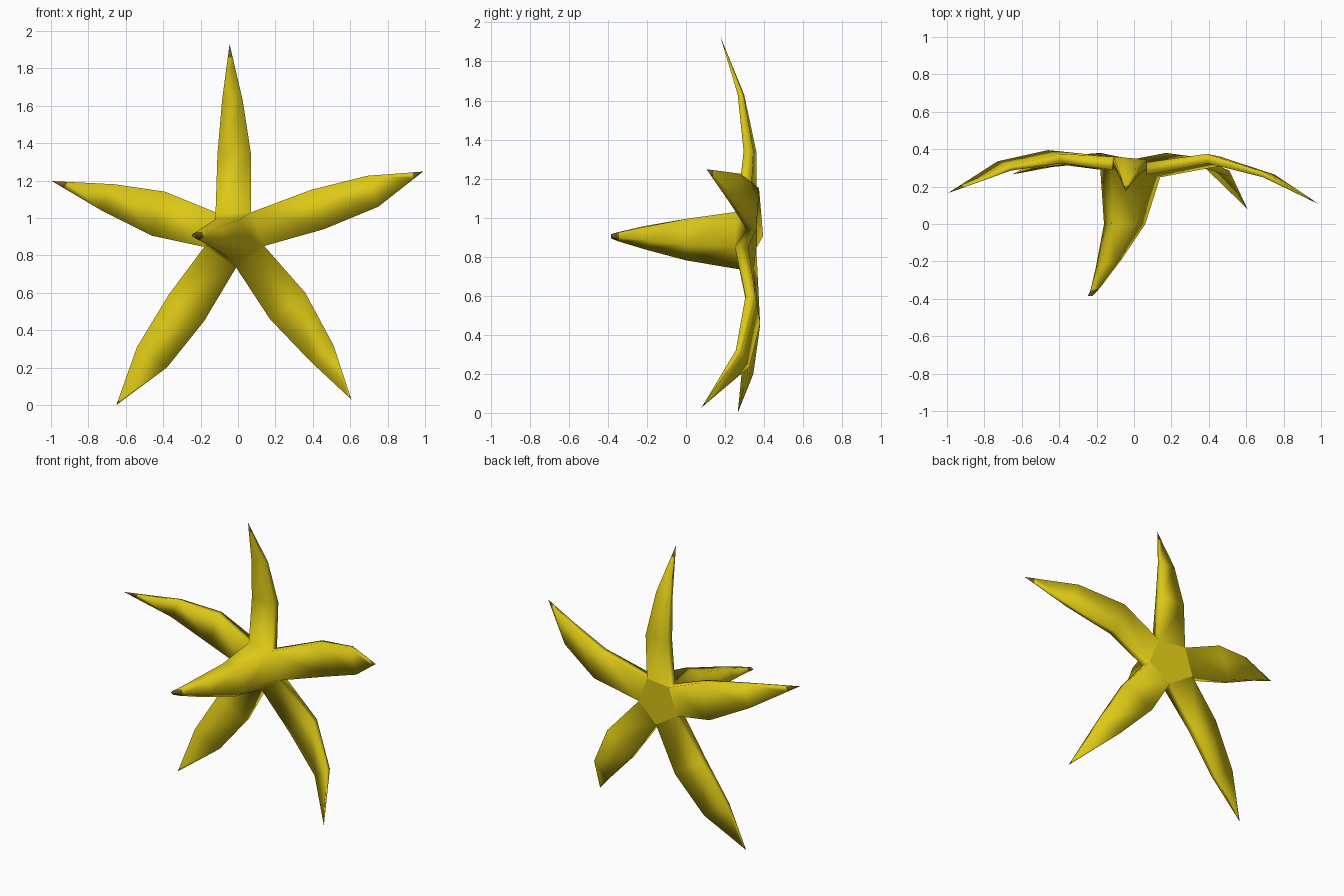
import bpy, bmesh
from mathutils import Vector

if "Cube" in bpy.data.objects:
    bpy.data.objects.remove(bpy.data.objects["Cube"])


def material(name, rgb):
    m = bpy.data.materials.new(name)
    m.diffuse_color = (*rgb, 1)
    m.use_nodes = True
    m.node_tree.nodes["Principled BSDF"].inputs["Base Color"].default_value = m.diffuse_color
    return m


yellow = material("peel yellow", (0.72, 0.58, 0.008))
brown = material("tip brown", (0.16, 0.11, 0.015))

# Five notch points between the arms (x, front y, z)
notch = [(-0.12, 0.29, 1.03), (0.07, 0.26, 1.03), (0.14, 0.25, 0.85),
         (-0.01, 0.275, 0.735), (-0.18, 0.29, 0.845)]

# Arms: two rings of edge points (first edge, second edge), tip, dark tip fraction
arms = [
    ([(-0.11, 0.31, 1.34), (0.07, 0.295, 1.34)],
     [(-0.085, 0.268, 1.63), (0.025, 0.265, 1.63)], (-0.045, 0.175, 1.93), 0.24),
    ([(0.39, 0.325, 1.15), (0.46, 0.31, 0.94)],
     [(0.69, 0.25, 1.225), (0.75, 0.235, 1.06)], (0.99, 0.105, 1.248), 0.2),
    ([(0.36, 0.305, 0.60), (0.17, 0.33, 0.46)],
     [(0.51, 0.255, 0.32), (0.385, 0.295, 0.235)], (0.607, 0.08, 0.028), 0.08),
    ([(-0.18, 0.33, 0.45), (-0.37, 0.315, 0.59)],
     [(-0.38, 0.315, 0.20), (-0.54, 0.295, 0.31)], (-0.65, 0.265, 0.0), 0.08),
    ([(-0.46, 0.345, 0.905), (-0.39, 0.325, 1.14)],
     [(-0.73, 0.305, 1.04), (-0.66, 0.285, 1.18)], (-0.995, 0.165, 1.197), 0.25),
]

bm = bmesh.new()


def skin(a, b, mat=0):
    # Bridge two rings of equal length
    n = len(a)
    for i in range(n):
        f = bm.faces.new((a[i], a[(i + 1) % n], b[(i + 1) % n], b[i]))
        f.smooth, f.material_index = True, mat


def edge_ring(points, thick):
    # Four-sided section: front pair, then back pair
    p, q = (Vector(v) for v in points)
    d = Vector((0, thick, 0))
    return [bm.verts.new(v) for v in (p, q, q + d, p + d)]


front = [bm.verts.new(p) for p in notch]
back = [bm.verts.new(Vector(p) + Vector((0, 0.07, 0))) for p in notch]
cap = bm.faces.new(back)
cap.smooth = False

# Peel arms, each growing from one side of the pentagon
for i, (r1, r2, tip, dark) in enumerate(arms):
    j = (i + 1) % 5
    base = [front[i], front[j], back[j], back[i]]
    a, b = edge_ring(r1, 0.05), edge_ring(r2, 0.03)
    tip = Vector(tip)
    c = [bm.verts.new(tip + (v.co - tip) * dark) for v in b]
    end = bm.verts.new(tip)
    skin(base, a)
    skin(a, b)
    skin(b, c)
    for k in range(4):
        f = bm.faces.new((c[k], c[(k + 1) % 4], end))
        f.smooth, f.material_index = True, 1

# Curved central spike: scaled copies of the pentagon (x, y, z, scale x, scale z)
prev = front
centre = Vector((-0.02, 0, 0.89))
for n, (x, y, z, sx, sz) in enumerate([(-0.05, 0.0, 0.893, 0.69, 0.72),
                                       (-0.135, -0.21, 0.899, 0.43, 0.40),
                                       (-0.208, -0.35, 0.903, 0.16, 0.15),
                                       (-0.235, -0.385, 0.905, 0.08, 0.07)]):
    ring = []
    for p in notch:
        dx, dz = p[0] - centre.x, p[2] - centre.z
        ring.append(bm.verts.new((x + dx * sx, y - dx * 0.3 * sx * (n in (1, 2)) * -1, z + dz * sz)))
    skin(prev, ring, 1 if n == 3 else 0)
    prev = ring
f = bm.faces.new(prev)
f.material_index = 1

bmesh.ops.recalc_face_normals(bm, faces=bm.faces)
mesh = bpy.data.meshes.new("peel")
bm.to_mesh(mesh)
bm.free()
mesh.materials.append(yellow)
mesh.materials.append(brown)
obj = bpy.data.objects.new("star_peel", mesh)
bpy.context.collection.objects.link(obj)
